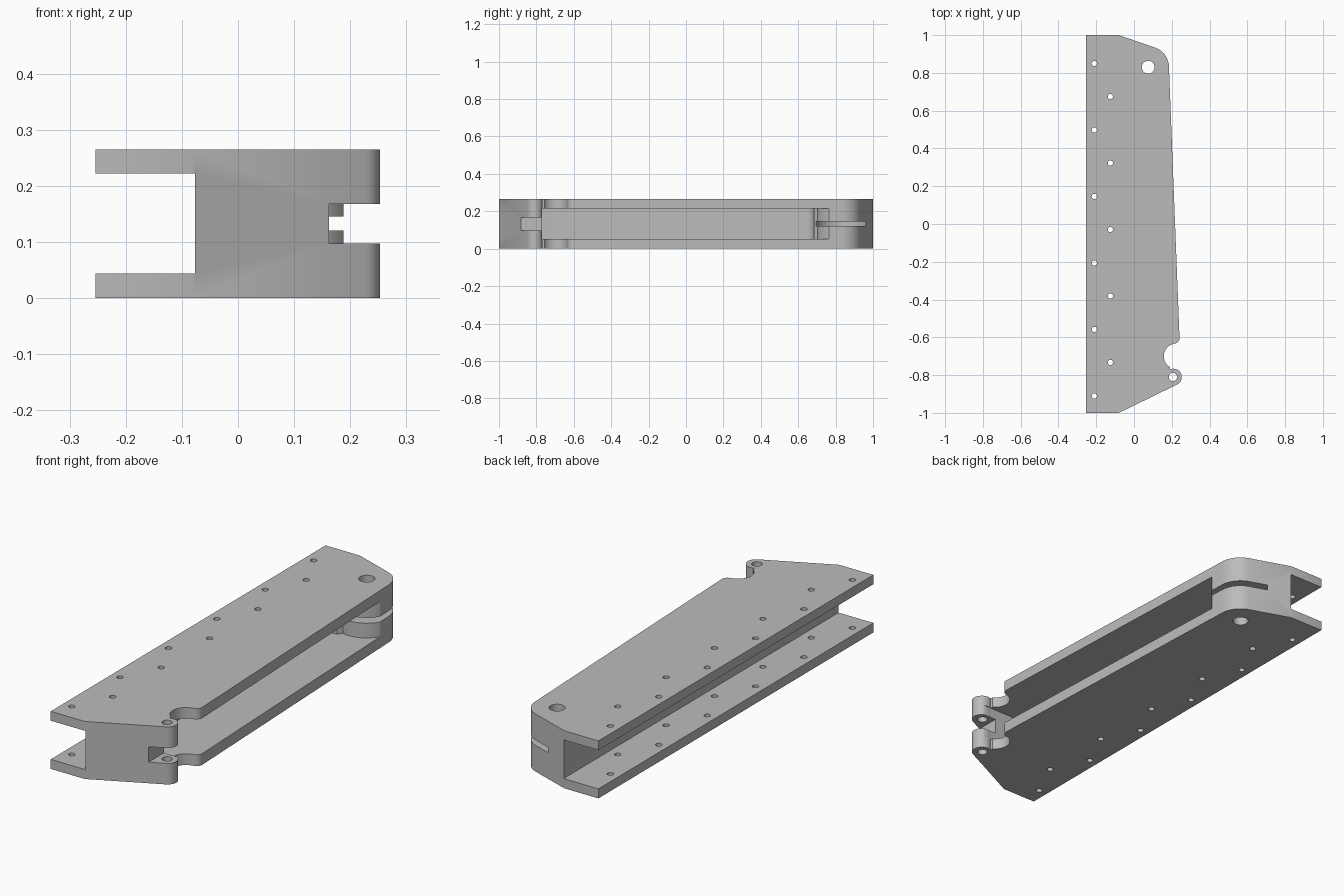
import bpy, bmesh, math

if "Cube" in bpy.data.objects:
    bpy.data.objects.remove(bpy.data.objects["Cube"])

H = 0.265                 # overall height
PIVOT = (0.075, 0.83)     # rear pivot hole
LUG = (0.209, -0.81)      # front lug hole


def arc(c, r, a0, a1, n=16):
    """Points on an arc, angles in degrees."""
    return [(c[0] + r * math.cos(math.radians(a0 + (a1 - a0) * i / n)),
             c[1] + r * math.sin(math.radians(a0 + (a1 - a0) * i / n)))
            for i in range(n + 1)]


def circle(c, r, n=24):
    return arc(c, r, 0, 360, n)[:-1]


def prism(name, loops, z0, z1):
    """Extrude one or more counter-clockwise outlines from z0 to z1."""
    bm = bmesh.new()
    for loop in loops:
        low = [bm.verts.new((x, y, z0)) for x, y in loop]
        top = [bm.verts.new((x, y, z1)) for x, y in loop]
        bm.faces.new(low[::-1])
        bm.faces.new(top)
        n = len(loop)
        for i in range(n):
            j = (i + 1) % n
            bm.faces.new((low[i], low[j], top[j], top[i]))
    bmesh.ops.recalc_face_normals(bm, faces=bm.faces)
    mesh = bpy.data.meshes.new(name)
    bm.to_mesh(mesh)
    bm.free()
    ob = bpy.data.objects.new(name, mesh)
    bpy.context.collection.objects.link(ob)
    return ob


def box(x0, x1, y0, y1):
    return [(x0, y0), (x1, y0), (x1, y1), (x0, y1)]


# Handle outline: front lug, round notch, tapered side, rounded rear corner
outline = [(-0.254, -1), (-0.08, -1)]
outline += arc(LUG, 0.044, -63, 115)
outline += arc((0.225, -0.70), 0.067, 238, 102)
outline += arc((0.213, -0.605), 0.028, -85, 2, 8)
outline += arc(PIVOT, 0.11, 2, 70)
outline += [(-0.08, 1), (-0.254, 1)]
body = prism("handle_body", [outline], 0, H)

# Channel along the straight side
cutters = [prism("channel_cutter", [box(-0.5, -0.077, -1.2, 1.2)], 0.044, 0.222)]

# Pocket along the tapered side, its rear end wrapping the pivot boss
pocket = [(-0.03, -0.77), (0.5, -0.77), (0.5, 0.765)]
pocket += arc(PIVOT, 0.13, -30, -105, 16)
pocket += arc((0.022, 0.632), 0.052, 75, 180, 10)[1:-1] + [(-0.03, 0.632)]
cutters.append(prism("pocket_cutter", [pocket], 0.052, 0.215))

# Thin clearance slot around the pivot, and the gap that splits the lug
cutters.append(prism("pivot_slot_cutter", [circle(PIVOT, 0.14, 48)], 0.120, 0.145))
cutters.append(prism("lug_gap_cutter", [box(0.162, 0.5, -0.95, -0.70)], 0.097, 0.168))

# Pin holes and two staggered rows of screw holes
holes = [circle(PIVOT, 0.034, 32), circle((0.206, -0.81), 0.022)]
holes += [circle((-0.21, 0.85 - 0.352 * i), 0.014, 16) for i in range(6)]
holes += [circle((-0.125, 0.675 - 0.352 * i), 0.014, 16) for i in range(5)]
cutters.append(prism("hole_cutter", [h for h in holes], -0.1, H + 0.1))

bpy.context.view_layer.objects.active = body
body.select_set(True)
for cutter in cutters:
    mod = body.modifiers.new("cut", 'BOOLEAN')
    mod.operation = 'DIFFERENCE'
    mod.solver = 'EXACT'
    mod.object = cutter
    bpy.ops.object.modifier_apply(modifier=mod.name)
    bpy.data.objects.remove(cutter, do_unlink=True)

# Single grey finish
grey = bpy.data.materials.new("plain_grey")
grey.diffuse_color = (0.5, 0.5, 0.5, 1)
grey.use_nodes = True
grey.node_tree.nodes["Principled BSDF"].inputs["Base Color"].default_value = grey.diffuse_color
body.data.materials.clear()
body.data.materials.append(grey)
bpy.ops.object.shade_smooth_by_angle(angle=math.radians(30))
